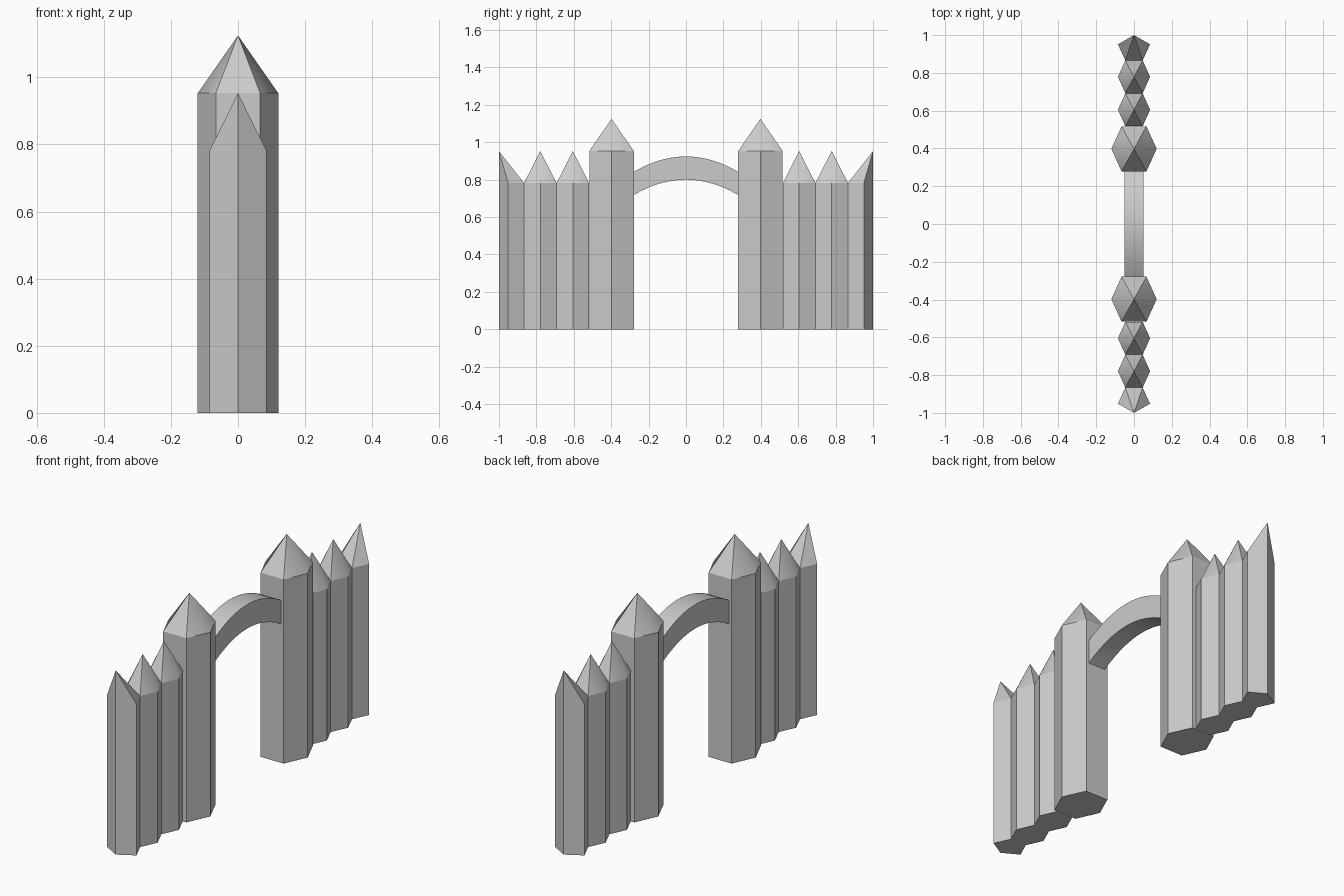
import bpy
import bmesh
from math import radians

cube = bpy.data.objects.get("Cube")
if cube:
    bpy.data.objects.remove(cube, do_unlink=True)

stone = bpy.data.materials.new("grey_stone")
stone.use_nodes = True
stone.diffuse_color = (0.6, 0.6, 0.6, 1)
stone.node_tree.nodes["Principled BSDF"].inputs["Base Color"].default_value = (0.6, 0.6, 0.6, 1)


def finish(name, bm):
    """Turn a bmesh into a stone object, smooth only over gentle folds."""
    bmesh.ops.recalc_face_normals(bm, faces=bm.faces)
    mesh = bpy.data.meshes.new(name)
    bm.to_mesh(mesh)
    bm.free()
    mesh.materials.append(stone)
    obj = bpy.data.objects.new(name, mesh)
    bpy.context.collection.objects.link(obj)
    bpy.ops.object.select_all(action="DESELECT")
    obj.select_set(True)
    bpy.context.view_layer.objects.active = obj
    bpy.ops.object.shade_smooth_by_angle(angle=radians(45))
    return obj


def post(name, outline, heights, apex):
    """Column with a pointed cap; the outline runs around the column."""
    walls = bmesh.new()
    low = [walls.verts.new((x, y, 0)) for x, y in outline]
    high = [walls.verts.new((x, y, h)) for (x, y), h in zip(outline, heights)]
    walls.faces.new(low)
    for i in range(len(low)):
        j = (i + 1) % len(low)
        walls.faces.new((low[i], low[j], high[j], high[i]))
    finish(name + "_walls", walls)

    cap = bmesh.new()
    tip = cap.verts.new(apex)
    rim = [tip if (x, y, h) == apex else cap.verts.new((x, y, h))
           for (x, y), h in zip(outline, heights)]
    for i, a in enumerate(rim):
        b = rim[(i + 1) % len(rim)]
        if tip not in (a, b):
            cap.faces.new((a, b, tip))
    # Orient every cap face upward
    for f in cap.faces:
        f.normal_update()
        if f.normal.z < 0:
            f.normal_flip()
    finish(name + "_cap", cap)


def hexagon(y, wide, narrow, half):
    return [(wide, y), (narrow, y + half), (-narrow, y + half),
            (-wide, y), (-narrow, y - half), (narrow, y - half)]


for side, s in (("front", -1), ("back", 1)):
    # Tall gate tower
    post(side + "_tower", hexagon(s * 0.398, 0.12, 0.066, 0.119),
         [0.953] * 6, (0, s * 0.398, 1.125))
    # Fence posts
    for i, y in enumerate((0.605, 0.779)):
        post(f"{side}_fence_post_{i + 1}", hexagon(s * y, 0.085, 0.046, 0.087),
             [0.782] * 6, (0, s * y, 0.953))
    # End post, its tip standing over the outer corner
    outline = [(0.046, s * 0.866), (0.085, s * 0.951), (0, s * 1.0),
               (-0.085, s * 0.951), (-0.046, s * 0.866)]
    post(side + "_end_post", outline,
         [0.782, 0.782, 0.953, 0.782, 0.782], (0, s * 1.0, 0.953))

# Curved beam over the gateway
arch = bmesh.new()
steps, span = 16, 0.281
rings = []
for i in range(steps + 1):
    t = 2 * i / steps - 1
    rise = 0.083 * (1 - t * t)
    rings.append([arch.verts.new((x, t * span, z + rise))
                  for x, z in ((-0.05, 0.717), (0.05, 0.717), (0.05, 0.841), (-0.05, 0.841))])
for a, b in zip(rings, rings[1:]):
    for k in range(4):
        n = (k + 1) % 4
        arch.faces.new((a[k], a[n], b[n], b[k]))
arch.faces.new(rings[0])
arch.faces.new(rings[-1])
finish("gate_arch", arch)
